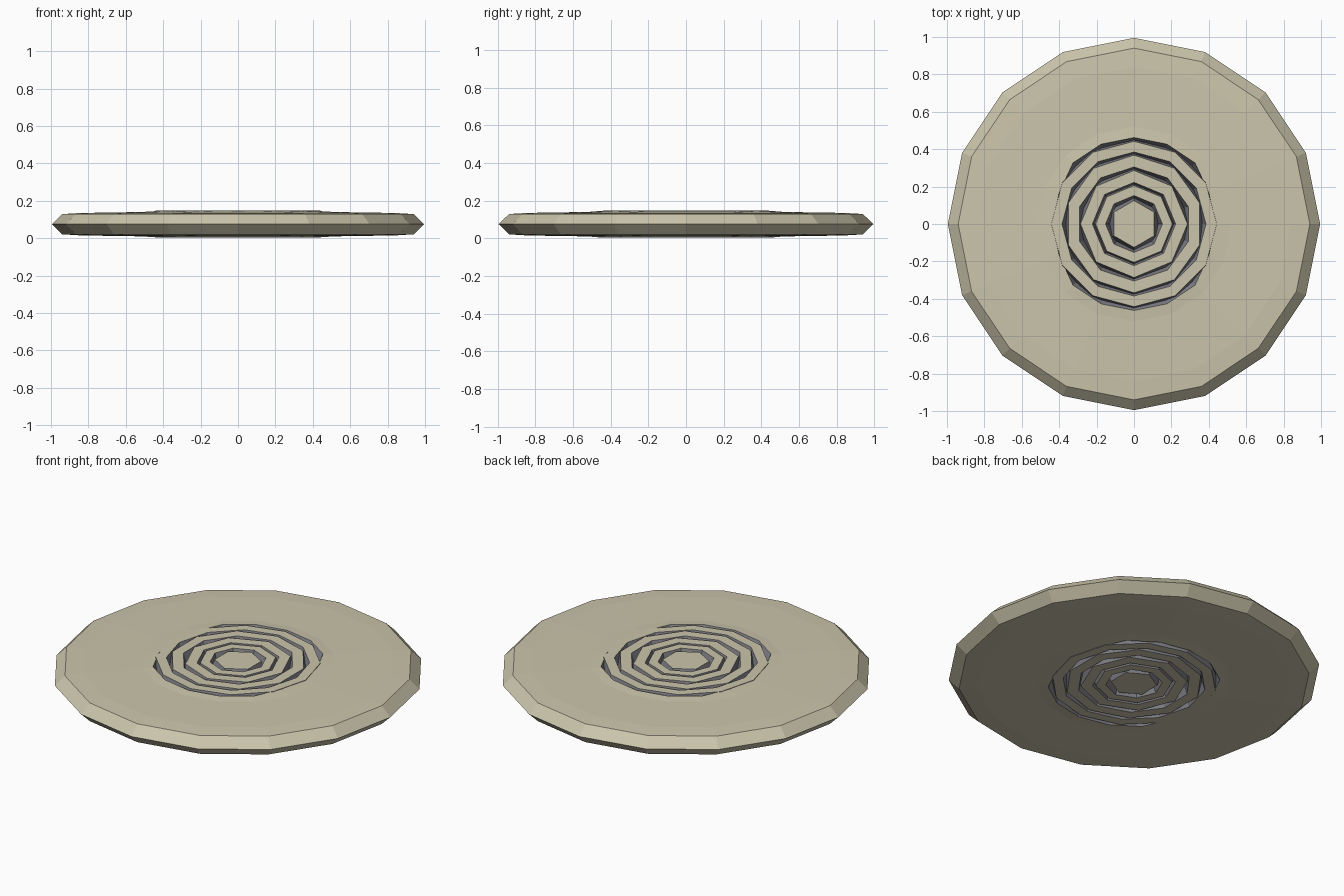
import bpy, bmesh, math

if "Cube" in bpy.data.objects:
    bpy.data.objects.remove(bpy.data.objects["Cube"])

MID = 0.078


def material(name, rgb):
    m = bpy.data.materials.new(name)
    m.diffuse_color = (*rgb, 1)
    m.use_nodes = True
    m.node_tree.nodes["Principled BSDF"].inputs["Base Color"].default_value = m.diffuse_color
    return m


BEIGE = material("pale_beige", (0.60, 0.56, 0.41))
GREY = material("groove_grey", (0.21, 0.21, 0.24))


def lathe(name, profile, n, grey=(), warp=None):
    """Revolve a closed (r, z) profile in n steps; grey lists the dark segments."""
    bm = bmesh.new()
    rows = []
    for i in range(n):
        a = math.pi / 2 + 2 * math.pi * i / n
        row = []
        for j, (r, z) in enumerate(profile):
            if warp:
                r = warp(j, r, a)
            row.append(bm.verts.new((r * math.cos(a), r * math.sin(a), z)))
        rows.append(row)
    k = len(profile)
    for i in range(n):
        p, q = rows[i], rows[(i + 1) % n]
        for j in range(k):
            f = bm.faces.new((p[j], q[j], q[(j + 1) % k], p[(j + 1) % k]))
            f.material_index = 1 if j in grey else 0
    bmesh.ops.remove_doubles(bm, verts=bm.verts, dist=1e-5)
    bmesh.ops.recalc_face_normals(bm, faces=bm.faces)
    me = bpy.data.meshes.new(name)
    bm.to_mesh(me)
    bm.free()
    me.materials.append(BEIGE)
    me.materials.append(GREY)
    ob = bpy.data.objects.new(name, me)
    bpy.context.collection.objects.link(ob)
    return ob


# wide outer disc with a bevelled rim; its groove closes on the left and right
def close_sides(j, r, a):
    if j in (0, 8) and abs(math.cos(a)) > 0.85:
        return r - 0.028
    return r


upper = [(0.462, 0.148), (0.52, 0.143), (0.84, 0.138), (0.94, 0.132)]
lower = [(r, 2 * MID - z) for r, z in reversed(upper)]
lathe("outer_disc", upper + [(0.995, MID)] + lower + [(0.42, MID)], 16,
      grey=(8, 9), warp=close_sides)

# nested rings with bulging dark sides, so the gaps form V grooves
rings = [(0.385, 0.442, 12), (0.305, 0.368, 10), (0.223, 0.286, 8), (0.152, 0.205, 8)]
for i, (r0, r1, n) in enumerate(rings):
    prof = [(r0, 0.150), (r1, 0.150), (r1 + 0.022, MID), (r1, 0.006),
            (r0, 0.006), (r0 - 0.028, MID)]
    lathe(f"ring_{i + 1}", prof, n, grey=(1, 2, 4, 5))

# small centre disc
lathe("centre_disc", [(0, 0.148), (0.125, 0.148), (0.155, MID), (0.125, 0.008), (0, 0.008)],
      6, grey=(1, 2))

# hidden floor closing the grooves
lathe("groove_floor", [(0, MID + 0.004), (0.47, MID + 0.004), (0.47, MID - 0.004), (0, MID - 0.004)],
      16, grey=(0, 1, 2))

# rest the whole model on the ground
for ob in bpy.context.collection.objects:
    for v in ob.data.vertices:
        v.co.z -= 0.003
